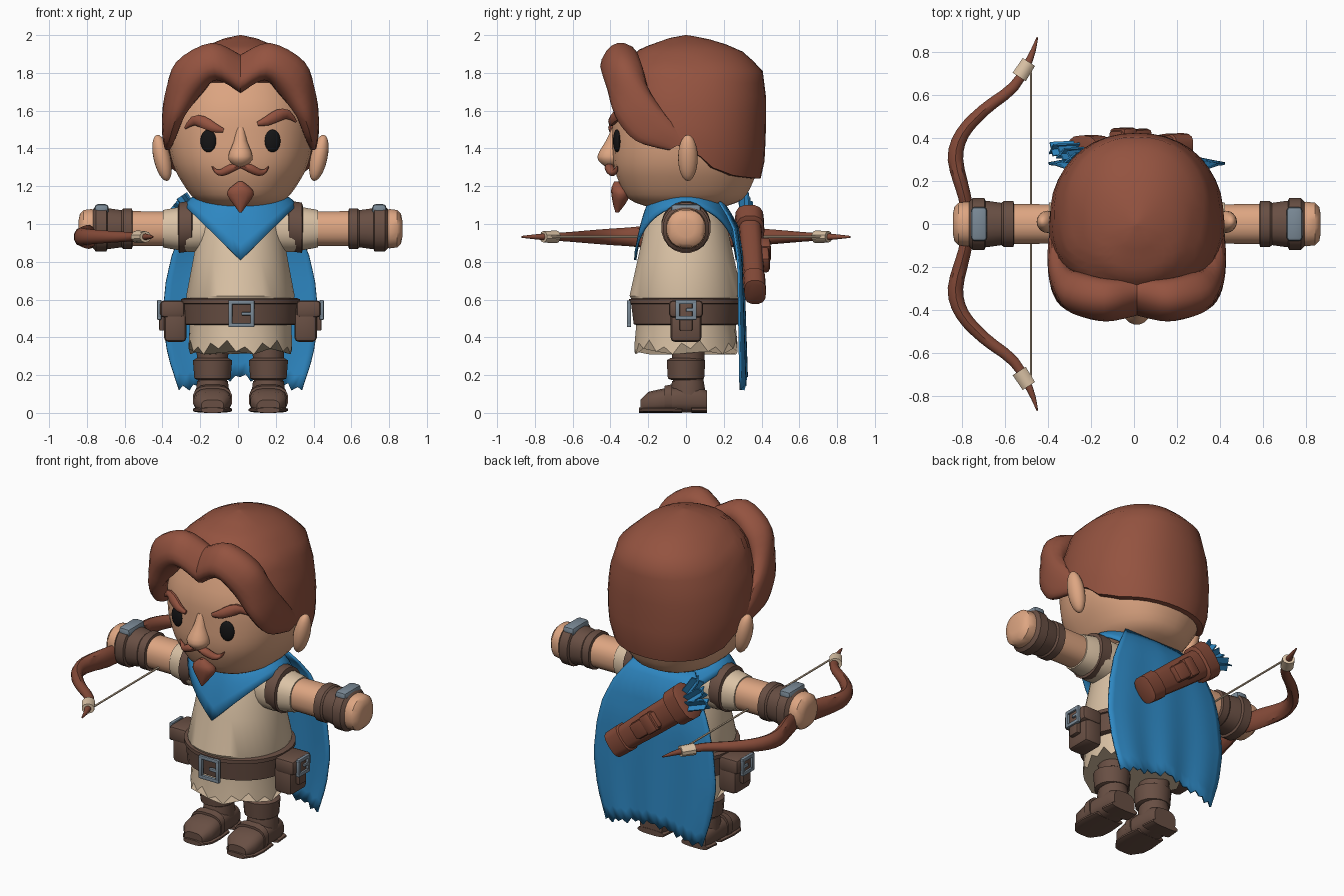
import bpy, bmesh, math
from mathutils import Vector, Matrix

if "Cube" in bpy.data.objects:
    bpy.data.objects.remove(bpy.data.objects["Cube"])

X, Y, Z = Vector((1, 0, 0)), Vector((0, 1, 0)), Vector((0, 0, 1))


def material(name, *srgb):
    m = bpy.data.materials.new(name)
    m.diffuse_color = [((c + .055) / 1.055) ** 2.4 if c > .04 else c / 12.92 for c in srgb] + [1]
    m.use_nodes = True
    m.node_tree.nodes["Principled BSDF"].inputs["Base Color"].default_value = m.diffuse_color
    return m


SKIN = material("skin", .87, .65, .51)
HAIR = material("chestnut hair", .58, .325, .25)
WOOD = material("russet wood", .52, .29, .22)
LEATHER = material("brown leather", .41, .31, .265)
CLOTH = material("cream cloth", .86, .765, .65)
BLUE = material("blue cloth", .18, .53, .76)
METAL = material("grey metal", .48, .54, .59)
BLACK = material("eye black", .08, .08, .085)


def finish(name, mat, bm, mirror=False, thick=0):
    bmesh.ops.recalc_face_normals(bm, faces=bm.faces)
    for f in bm.faces:
        f.smooth = True
    for e in bm.edges:
        e.smooth = len(e.link_faces) != 2 or e.calc_face_angle(0) < math.radians(38)
    me = bpy.data.meshes.new(name)
    bm.to_mesh(me)
    bm.free()
    me.materials.append(mat)
    ob = bpy.data.objects.new(name, me)
    bpy.context.collection.objects.link(ob)
    if thick:
        ob.modifiers.new("thickness", 'SOLIDIFY').thickness = thick
    if mirror:
        ob.modifiers.new("mirror", 'MIRROR')
    return ob


def spline(p, k):
    out = []
    for i in range(len(p) - 1):
        a, b, c, d = p[max(i - 1, 0)], p[i], p[i + 1], p[min(i + 2, len(p) - 1)]
        for s in range(k):
            t = s / k
            out.append([.5 * (2 * q + (r - o) * t + (2 * o - 5 * q + 4 * r - w) * t * t
                              + (3 * q - o - 3 * r + w) * t ** 3) for o, q, r, w in zip(a, b, c, d)])
    return out + [list(p[-1])]


def lerp(table, x):
    for (a, b), (c, d) in zip(table, table[1:]):
        if x <= c:
            return b + (d - b) * max(0, (x - a) / (c - a))
    return table[-1][1]


def skin_grid(name, mat, rows, closed=True, caps=True, **kw):
    bm = bmesh.new()
    g = [[bm.verts.new(p) for p in r] for r in rows]
    n = len(g[0])
    for a, b in zip(g, g[1:]):
        for i in range(n if closed else n - 1):
            j = (i + 1) % n
            bm.faces.new((a[i], a[j], b[j], b[i]))
    if caps:
        bm.faces.new(g[0])
        bm.faces.new(g[-1])
    return finish(name, mat, bm, **kw)


def loft(name, mat, sections, n=16, e=2, **kw):
    rows = []
    for s in sections:
        c, u, v = Vector(s[:3]), Vector(s[3:6]), Vector(s[6:9])
        row = []
        for i in range(n):
            a = 2 * math.pi * (i + .5) / n
            f = [math.copysign(abs(q) ** (2 / e), q) for q in (math.cos(a), math.sin(a))]
            row.append(c + u * f[0] + v * f[1])
        rows.append(row)
    return skin_grid(name, mat, rows, **kw)


def tube(name, mat, pts, up=Z, axis=None, k=1, **kw):
    """Points are x, y, z, width radius, radius along up."""
    pts = spline(pts, k)
    secs = []
    for i, p in enumerate(pts):
        t = axis or Vector(pts[min(i + 1, len(pts) - 1)][:3]) - Vector(pts[max(i - 1, 0)][:3])
        secs.append([*p[:3], *(t.cross(up).normalized() * p[3]), *(up * p[4])])
    return loft(name, mat, secs, **kw)


def stack(name, mat, rings, x=0, y=0, **kw):
    return tube(name, mat, [(x, y + (r[3] if len(r) > 3 else 0), r[0], r[1], r[2]) for r in rings], Y, Z, **kw)


def ball(name, mat, c, r, rot=Matrix(), **kw):
    bm = bmesh.new()
    bmesh.ops.create_uvsphere(bm, u_segments=20, v_segments=12, radius=1,
                              matrix=Matrix.Translation(c) @ rot @ Matrix.Diagonal((*r, 1)))
    return finish(name, mat, bm, **kw)


def box(name, mat, c, size, rot=Matrix(), bevel=.01, **kw):
    bm = bmesh.new()
    bmesh.ops.create_cube(bm, size=1, matrix=Matrix.Translation(c) @ rot @ Matrix.Diagonal((*size, 1)))
    if bevel:
        bmesh.ops.bevel(bm, geom=bm.edges[:], offset=bevel, segments=2, affect='EDGES', profile=.5)
    return finish(name, mat, bm, **kw)


# Head and face
stack("head", SKIN, [(1.09, .15, .2), (1.13, .24, .3), (1.22, .31, .355), (1.32, .36, .385), (1.45, .385, .39),
                     (1.6, .38, .385), (1.75, .34, .34)], n=32, e=2.3, k=3)
stack("nose", SKIN, [(1.305, .03, .03, -.4), (1.34, .064, .068, -.4), (1.38, .06, .062, -.4),
                     (1.44, .035, .04, -.385), (1.51, .022, .02, -.372)], k=2)
ball("ear", SKIN, (.415, .01, 1.35), (.045, .052, .125), Matrix.Rotation(.22, 4, 'Y'), mirror=True)
ball("eye", BLACK, (.17, -.366, 1.44), (.043, .018, .06), Matrix.Rotation(.25, 4, 'Z'), mirror=True)
for s, dz, side in ((1, 0, "left"), (-1, -.035, "right")):
    tube(side + "_eyebrow", HAIR, [(s * x, y, z + dz, w, h) for x, y, z, w, h in (
        (.09, -.395, 1.53, .012, .01), (.14, -.39, 1.545, .026, .022), (.2, -.365, 1.575, .033, .024),
        (.25, -.335, 1.58, .026, .02), (.295, -.305, 1.54, .005, .006))], Y, k=2, n=10)
tube("moustache", HAIR, [(0, -.405, 1.31, .014, .02), (.05, -.405, 1.295, .024, .026), (.1, -.39, 1.272, .02, .022),
                         (.13, -.375, 1.28, .011, .014), (.15, -.365, 1.305, .003, .004)], Y, k=2, n=10, mirror=True)
stack("goatee", HAIR, [(1.06, .006, .008, -.365), (1.1, .035, .03, -.355), (1.155, .073, .05, -.345),
                       (1.19, .058, .045, -.35), (1.225, .012, .02, -.36)], k=2, n=14)

# Hair: cap with a hairline that drops toward the back, plus a parted sweep
RX = [(1.24, .365), (1.32, .395), (1.48, .41), (1.66, .39), (1.82, .335), (1.93, .215), (1.985, .08), (2, .004)]
RY = [(1.24, .395), (1.32, .415), (1.48, .423), (1.66, .425), (1.82, .405), (1.93, .28), (1.985, .1), (2, .004)]
LINE = [(-.34, 1.77), (-.1, 1.44), (.04, 1.38), (.12, 1.3), (.25, 1.255), (.4, 1.24)]
cap = [[] for _ in range(15)]
for i in range(40):
    a = 2 * math.pi * i / 40
    low = lerp(LINE, .41 * math.sin(a))
    for j, row in enumerate(cap):
        t = max(0, j - 1) / 13
        z = low + (2 - low) * math.sin(t * math.pi / 2)
        q = .9 if j == 0 else 1
        ry = lerp(RY, z) * (.86 if math.sin(a) < 0 else 1)
        ex = [math.copysign(abs(f) ** .9, f) for f in (math.cos(a), math.sin(a))]
        row.append((lerp(RX, z) * q * ex[0], ry * q * ex[1], z))
skin_grid("hair_cap", HAIR, cap)
loft("hair_sweep", HAIR, spline([
    (0, -.34, 1.795, 0, -.065, .03, 0, .05, .095), (.14, -.355, 1.86, .01, -.08, .035, .01, .05, .09),
    (.27, -.325, 1.775, .045, -.08, .015, .05, .05, .085), (.345, -.28, 1.63, .05, -.03, .005, .025, .09, .06),
    (.378, -.17, 1.49, .036, -.01, 0, .01, .095, .05), (.385, -.04, 1.42, .02, 0, 0, 0, .05, .03)], 4),
    n=16, e=2.4, mirror=True)

# Tunic with a ragged hem
tunic = stack("tunic", CLOTH, [(.34, .275, .275), (.46, .27, .265), (.56, .275, .265), (.62, .288, .3),
                               (.82, .25, .255), (1, .22, .215), (1.12, .16, .16)], n=36)
for i, v in enumerate(tunic.data.vertices[:36]):
    v.co.z += (.03, -.03, .01, -.015, .045, 0)[i % 6]

# Neck scarf pointed at front and back
rows = [[] for _ in range(6)]
for i in range(40):
    a = 2 * math.pi * i / 40
    c, s = math.cos(a), math.sin(a)
    for j, row in enumerate(rows):
        t = j / 5
        b = t + .25 * t * (1 - t)
        zb = .81 + abs(c) * .29
        row.append(((.19 + .11 * b) * c, (.19 + .085 * b) * s, 1.15 + (zb - 1.15) * t + .02 * math.sin(t * math.pi)))
skin_grid("neck_scarf", BLUE, rows, caps=False, thick=.012)

# Cape
WIDTH = [(.1, .32), (.3, .385), (.5, .415), (.7, .395), (.85, .36), (1, .29), (1.12, .2)]
DEPTH = [(.1, .322), (.8, .305), (1, .275), (1.12, .2)]
rows = []
for j in range(15):
    row = []
    for i in range(25):
        u = i / 12 - 1
        low = .12 + .07 * (1 - abs(u)) + (0, .02, -.012, .012)[i % 4] * (abs(u) < .95)
        z = low + (1.12 - low) * j / 14
        row.append((u * lerp(WIDTH, z), lerp(DEPTH, z) - .02 * u * u + .008 * math.cos(u * 9) * (1 - j / 14), z))
    rows.append(row)
skin_grid("cape", BLUE, rows, closed=False, caps=False, thick=.012)

# Belt, buckle and side pouches
stack("belt", LEATHER, [(.465, .285, .265), (.47, .302, .278), (.6, .308, .295), (.607, .28, .27)], n=32)
stack("belt_ridge", LEATHER, [(.575, .3, .28), (.58, .316, .302), (.602, .316, .302), (.608, .3, .28)], n=32)


def buckle(name, c, w, h, rot, **kw):
    for i, (dx, dz, sx, sz) in enumerate(((-w, 0, .022, 2 * h), (w, 0, .022, 2 * h), (0, h, 2 * w + .022, .022),
                                          (0, -h, 2 * w + .022, .022), (w / 2, 0, w, .018))):
        box(f"{name}_bar_{i + 1}", METAL, Vector(c) + rot @ Vector((dx, 0, dz)), (sx, .022, sz), rot, .005, **kw)


buckle("belt_buckle", (.005, -.302, .525), .058, .06, Matrix())
SIDE = Matrix.Rotation(math.pi / 2, 4, 'Z')
box("pouch", LEATHER, (.345, 0, .465), (.12, .165, .18), bevel=.025, mirror=True)
box("pouch_flap", LEATHER, (.36, 0, .55), (.13, .18, .09), bevel=.02, mirror=True)
box("pouch_strap", LEATHER, (.415, 0, .51), (.03, .07, .15), bevel=.008, mirror=True)
buckle("pouch_buckle", (.43, 0, .545), .045, .042, SIDE, mirror=True)

# Legs and boots
L = dict(x=.148, mirror=True)
stack("leg", LEATHER, [(.1, .075, .08), (.22, .08, .085), (.4, .09, .09)], y=.012, **L)
stack("boot_cuff", LEATHER, [(.175, .08, .08), (.182, .098, .098), (.278, .106, .104), (.29, .085, .085)], **L)
stack("boot_shaft", LEATHER, [(.06, .09, .095), (.13, .088, .092), (.17, .083, .085)], y=.01, **L)
for name, mat, pts in (
    ("boot_foot", LEATHER, [(.11, .075, .06), (.07, .09, .068), (-.04, .092, .07), (-.13, .1, .064),
                            (-.2, .095, .056), (-.24, .06, .035)]),
    ("boot_strap", LEATHER, [(-.115, .104, .072), (-.075, .102, .076)]),
    ("boot_heel", LEATHER, [(.112, .09, .017), (.03, .098, .017)]),
    ("boot_sole", LEATHER, [(-.02, .094, .014), (-.13, .106, .016), (-.2, .1, .016), (-.25, .06, .014)])):
    tube(name, mat, [(.148, y, h, w, h) for y, w, h in pts], Z, Y, n=16, e=2.8, mirror=True)

# Arms: sleeve, cuffs, bracer and fist
for name, mat, pts in (
    ("sleeve", CLOTH, [(.12, .12), (.27, .125), (.385, .105), (.41, .1)]),
    ("arm", SKIN, [(.3, .092), (.6, .094)]),
    ("bracer_inner_band", LEATHER, [(.57, .09), (.575, .108), (.62, .108), (.63, .1)]),
    ("bracer", LEATHER, [(.62, .098), (.69, .108), (.77, .115)]),
    ("bracer_outer_band", LEATHER, [(.7, .1), (.71, .122), (.765, .122), (.785, .1)]),
    ("fist", SKIN, [(.74, .095), (.79, .105), (.83, .1), (.85, .08), (.857, .045)])):
    tube(name, mat, [(x, 0, .975, r, r) for x, r in pts], Z, X, n=20, e=2.3, mirror=True)
tube("sleeve_cuff", LEATHER, [(.25, 0, .99, .115, .115), (.258, 0, .99, .132, .135), (.325, 0, .98, .132, .135),
                              (.335, 0, .98, .1, .1)], Z, Vector((1, 0, -.2)), n=20, mirror=True)
box("bracer_plate", METAL, (.735, 0, 1.075), (.075, .16, .06), bevel=.018, mirror=True)

# Quiver slung diagonally across the back, with arrow fletching
A, B = Vector((.2, .365, .65)), Vector((-.26, .335, 1.02))
D = (B - A).normalized()
ROT = Matrix((D, Y, D.cross(Y).normalized())).transposed().to_4x4()


def quiver_part(name, pts, **kw):
    return tube(name, WOOD, [(*(A + (B - A) * t), w, h) for t, w, h in pts], Y, D, n=14, e=2.8, **kw)


quiver_part("quiver", [(-.02, .05, .035), (0, .07, .052), (.5, .082, .06), (1, .088, .062)])
quiver_part("quiver_rim", [(.82, .085, .06), (.84, .106, .075), (.99, .11, .078), (1.01, .085, .06)])
quiver_part("quiver_base", [(-.04, .06, .04), (-.03, .08, .058), (.14, .084, .06), (.16, .07, .05)])
box("quiver_pocket", WOOD, A.lerp(B, .5) + Y * .055, (.19, .07, .1), ROT, .018)
box("quiver_pocket_flap", WOOD, A.lerp(B, .57) + Y * .065, (.08, .07, .115), ROT, .015)
for i, (off, tilt) in enumerate(((-.05, .3), (0, 0), (.05, -.35))):
    c = A.lerp(B, 1.1) + ROT.to_3x3() @ Vector((0, off * .4, off))
    r = ROT @ Matrix.Rotation(tilt, 4, 'Y')
    for j in range(2):
        box(f"fletching_{i + 1}_{j + 1}", BLUE, c, (.13, .008, .075),
            r @ Matrix.Rotation(j * math.pi / 2 + .6, 4, 'X'), 0)

# Shift the figure so that bow and far hand are balanced
for ob in bpy.context.collection.objects:
    ob.location.x = .013

# Bow held level in one hand
limb = [(-.45, .87, .004, .005), (-.485, .77, .017, .016), (-.56, .64, .026, .024), (-.7, .53, .03, .033),
        (-.8, .42, .034, .042), (-.832, .3, .038, .05), (-.79, .13, .032, .064)]
path = limb + [(-.77, 0, .03, .05)] + [(x, -y, w, h) for x, y, w, h in reversed(limb)]
tube("bow", WOOD, [(x, y, .932, w, h) for x, y, w, h in path], Z, k=3, n=10)
for s, side in ((1, "back"), (-1, "front")):
    tube("bow_wrap_" + side, CLOTH, [(-.49, s * .755, .932, .036, .03), (-.535, s * .685, .932, .038, .034)], Z, n=10)
tube("bow_string", CLOTH, [(-.48, -.73, .932, .006, .006), (-.48, .73, .932, .006, .006)], Z, n=6)
